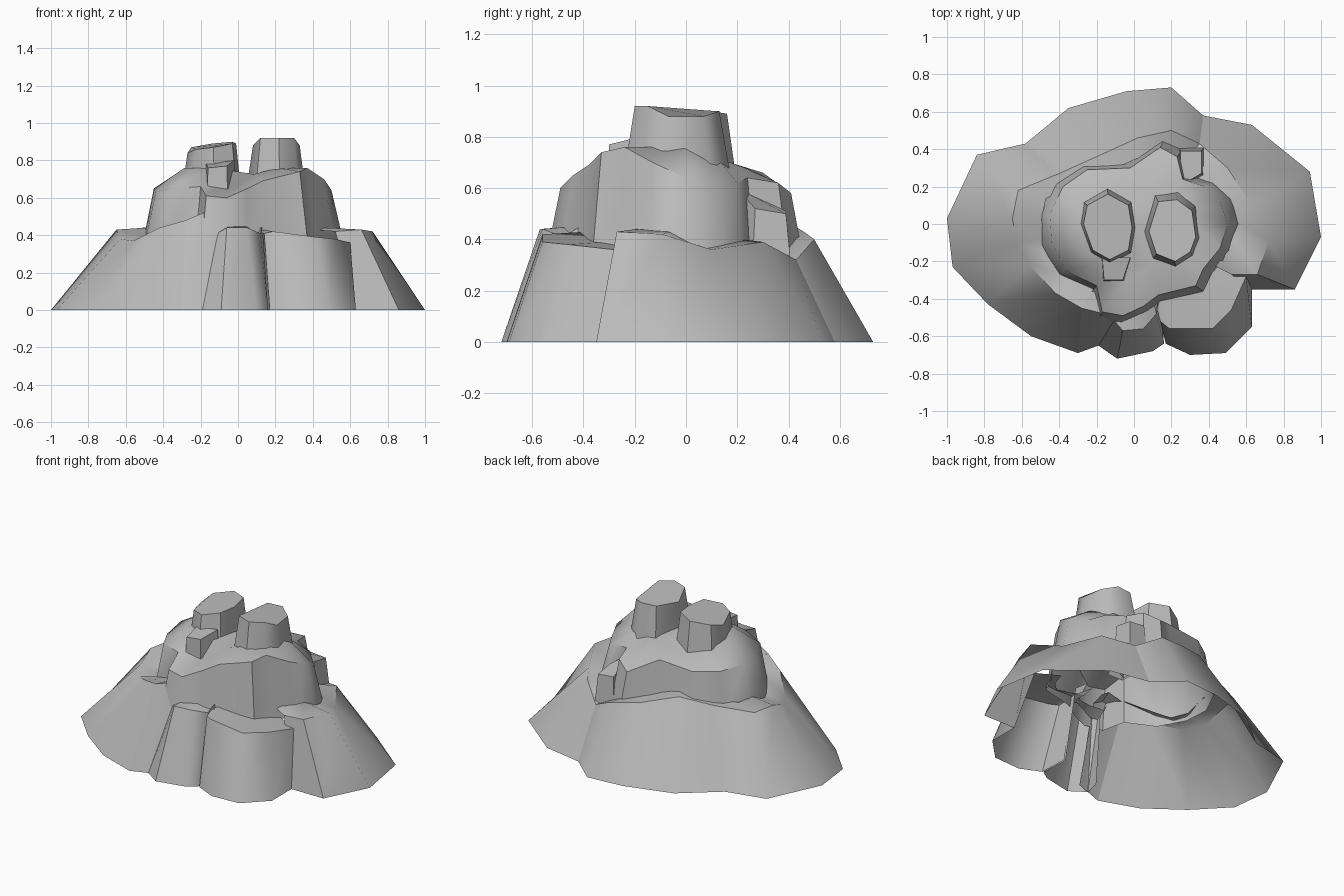
import bpy
import math
from mathutils import Vector

default_cube = bpy.data.objects.get("Cube")
if default_cube:
    bpy.data.objects.remove(default_cube, do_unlink=True)

# Single stone colour
stone = bpy.data.materials.new("stone_grey")
stone.use_nodes = True
stone_colour = (.5, .5, .5, 1)
stone.diffuse_color = stone_colour
stone.node_tree.nodes["Principled BSDF"].inputs["Base Color"].default_value = stone_colour


def loft(name, rings, closed=False, cap=False):
    """Skin a stack of equally long point rings, listed from bottom to top."""
    count = len(rings[0])
    vertices = [tuple(point) for ring in rings for point in ring]
    faces = []
    for level in range(len(rings) - 1):
        for i in range(count if closed else count - 1):
            j = (i + 1) % count
            low, high = level * count, (level + 1) * count
            faces.append((low + i, low + j, high + j, high + i))
    if cap:
        start = (len(rings) - 1) * count
        faces.append(tuple(range(start, start + count)))
    mesh = bpy.data.meshes.new(name)
    mesh.from_pydata(vertices, [], faces)
    mesh.materials.append(stone)
    mesh.update()
    rock = bpy.data.objects.new(name, mesh)
    bpy.context.collection.objects.link(rock)
    bpy.ops.object.select_all(action='DESELECT')
    rock.select_set(True)
    bpy.context.view_layer.objects.active = rock
    bpy.ops.object.shade_smooth_by_angle(angle=math.radians(45))
    return rock


def skirt(name, foot, rim, ledge):
    """Sloping open cliff with a ledge running in towards the core."""
    bottom = [(x, y, 0) for x, y in foot]
    inner = [(x * ledge, y * ledge, z + .01) for x, y, z in rim]
    return loft(name, [bottom, rim, inner])


def boulder(name, top, base_height, flare):
    """Capped rock whose sides flare out from its own middle."""
    middle = sum((Vector(point) for point in top), Vector()) / len(top)
    base = []
    for point in top:
        spread = middle + (Vector(point) - middle) * flare
        base.append((spread.x, spread.y, base_height))
    return loft(name, [base, top], closed=True, cap=True)


def plateau_height(y):
    """Level top that falls gently to the back and steeply to the front nose."""
    return .76 - .35 * max(y, 0) - 1.2 * max(-y - .2, 0)


# Lower cliffs, each running anticlockwise
skirt("right_cliff",
      [(-.58, .43), (-.84, .37), (-1, .03), (-.97, -.23),
       (-.78, -.43), (-.55, -.6), (-.3, -.69)],
      [(-.4, .27, .45), (-.62, .18, .43), (-.65, .03, .43), (-.63, -.1, .38),
       (-.56, -.22, .37), (-.42, -.37, .44), (-.28, -.45, .48)],
      .76)

skirt("front_recess",
      [(-.3, -.69), (-.19, -.65), (-.1, -.62)],
      [(-.28, -.45, .48), (-.16, -.48, .53), (-.1, -.49, .5)],
      .8)

skirt("left_cliff",
      [(.63, -.35), (.86, -.35), (1, -.07), (.94, .28), (.63, .53), (.37, .58)],
      [(.52, -.27, .42), (.66, -.27, .43), (.72, -.09, .42),
       (.63, .1, .36), (.5, .3, .39), (.35, .43, .32)],
      .72)

skirt("back_cliff",
      [(.37, .58), (.2, .73), (-.04, .71), (-.35, .62), (-.58, .43)],
      [(.35, .43, .32), (.2, .5, .4), (.02, .46, .43), (-.2, .36, .49), (-.4, .27, .45)],
      .76)

# Rounded columns at the front
skirt("small_front_column",
      [(-.17, -.55), (-.19, -.65), (-.09, -.72), (.1, -.68), (.16, -.64), (.15, -.45)],
      [(-.12, -.45, .42), (-.13, -.49, .4), (-.06, -.57, .44),
       (.05, -.56, .44), (.12, -.48, .41), (.13, -.38, .47)],
      .8)

skirt("large_front_column",
      [(.16, -.45), (.17, -.64), (.3, -.7), (.49, -.69), (.63, -.55), (.63, -.35)],
      [(.13, -.4, .43), (.14, -.52, .41), (.19, -.56, .42),
       (.42, -.56, .39), (.52, -.46, .38), (.6, -.28, .36)],
      .67)

# Central mass with an uneven wall edge, rising to the plateau
wall_edge = [
    (.5, 0, .64), (.46, .12, .59), (.38, .2, .62), (.26, .24, .64),
    (.23, .36, .62), (.14, .41, .58), (-.02, .3, .66), (-.25, .29, .64),
    (-.38, .2, .64), (-.45, .05, .65), (-.44, -.1, .63), (-.36, -.25, .65),
    (-.2, -.33, .66), (-.17, -.47, .61), (-.06, -.49, .6), (.05, -.44, .65),
    (.13, -.38, .69), (.33, -.33, .74), (.37, -.24, .76), (.46, -.13, .7)]
wall_foot = [(x * 1.13, y * 1.1, .36) for x, y, z in wall_edge]
plateau = [(x * .65, y * .6, plateau_height(y * .6)) for x, y, z in wall_edge]
loft("central_mass", [wall_foot, wall_edge, plateau], closed=True, cap=True)

# Twin peaks
boulder("right_peak",
        [(-.27, 0, .84), (-.22, -.14, .86), (-.13, -.19, .87), (-.03, -.14, .89),
         (-.01, -.02, .89), (-.03, .1, .9), (-.14, .16, .89), (-.25, .1, .87)],
        .68, 1.17)
boulder("left_peak",
        [(.08, -.04, .88), (.12, -.16, .92), (.22, -.2, .92), (.3, -.15, .92),
         (.33, -.07, .88), (.31, .07, .88), (.23, .13, .9), (.13, .12, .9)],
        .64, 1.27)

# Small outcrops on the ledges
boulder("front_step",
        [(-.17, -.18, .78), (-.16, -.3, .76), (-.06, -.3, .77), (-.02, -.18, .8)],
        .6, 1.12)
boulder("back_crag",
        [(.24, .2, .6), (.36, .27, .52), (.36, .39, .5), (.25, .39, .51)],
        .26, 1.3)
